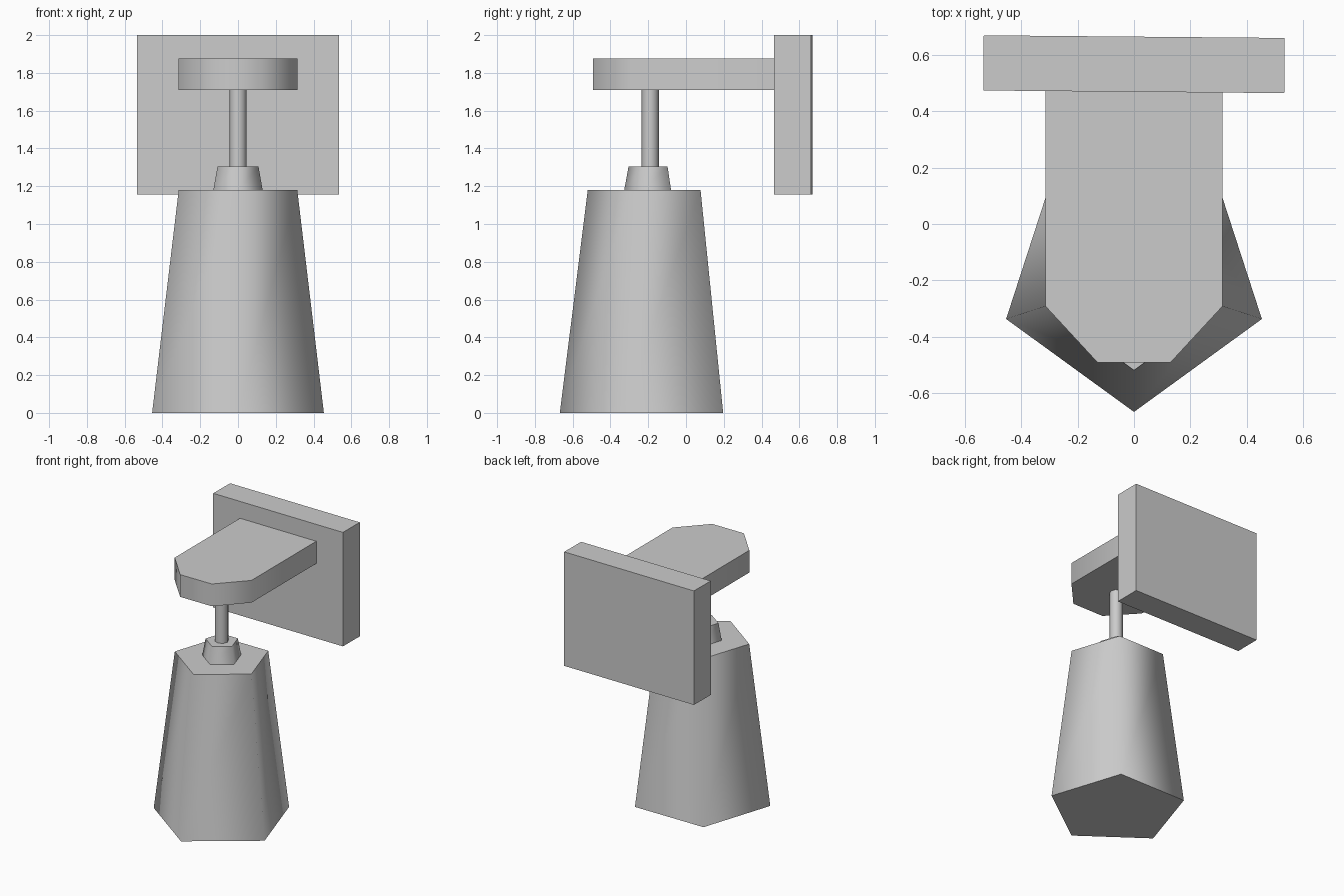
import bpy
import bmesh
import math
from mathutils import Vector

cube = bpy.data.objects.get("Cube")
if cube:
    bpy.data.objects.remove(cube, do_unlink=True)

grey = bpy.data.materials.new("light_grey")
grey.use_nodes = True
GREY = (0.6, 0.6, 0.6, 1)
grey.diffuse_color = GREY
grey.node_tree.nodes["Principled BSDF"].inputs["Base Color"].default_value = GREY

AXIS_Y = -0.19  # centre line of the hanging lamp


def loft(name, low, high, z0, z1, smooth=True):
    """Closed solid between two outlines with equal point counts."""
    bm = bmesh.new()
    bottom = [bm.verts.new((x, y, z0)) for x, y in low]
    top = [bm.verts.new((x, y, z1)) for x, y in high]
    bm.faces.new(bottom)
    bm.faces.new(top)
    n = len(low)
    for i in range(n):
        j = (i + 1) % n
        bm.faces.new((bottom[i], bottom[j], top[j], top[i]))
    bmesh.ops.recalc_face_normals(bm, faces=bm.faces)
    mesh = bpy.data.meshes.new(name)
    bm.to_mesh(mesh)
    bm.free()
    mesh.materials.append(grey)
    obj = bpy.data.objects.new(name, mesh)
    bpy.context.collection.objects.link(obj)
    if smooth:
        bpy.ops.object.select_all(action='DESELECT')
        obj.select_set(True)
        bpy.context.view_layer.objects.active = obj
        bpy.ops.object.shade_smooth_by_angle(angle=math.radians(75))
    return obj


def ring(radius, sides):
    """Regular polygon with one corner pointing to the front."""
    step = math.tau / sides
    return [(radius * math.sin(i * step), AXIS_Y - radius * math.cos(i * step))
            for i in range(sides)]


# Five-sided tapered shade, its collar and the rod
loft("lamp_shade", ring(0.478, 5), ring(0.33, 5), 0, 1.18)
loft("shade_collar", ring(0.137, 5), ring(0.114, 5), 1.18, 1.305)
loft("hanging_rod", ring(0.046, 8), ring(0.046, 8), 1.30, 1.72)

# Arm with a chamfered front end
half = [(0.315, 0.5), (0.315, -0.292), (0.13, -0.492)]
outline = half + [(-x, y) for x, y in reversed(half)]
loft("support_arm", outline, outline, 1.71, 1.875)

# Wall plate, turned very slightly about the vertical
rect = [(-0.535, -0.098), (0.535, -0.098), (0.535, 0.098), (-0.535, 0.098)]
plate = loft("wall_plate", rect, rect, 1.155, 2.0, smooth=False)
plate.location = Vector((0, 0.568, 0))
plate.rotation_euler.z = math.radians(-0.5)
